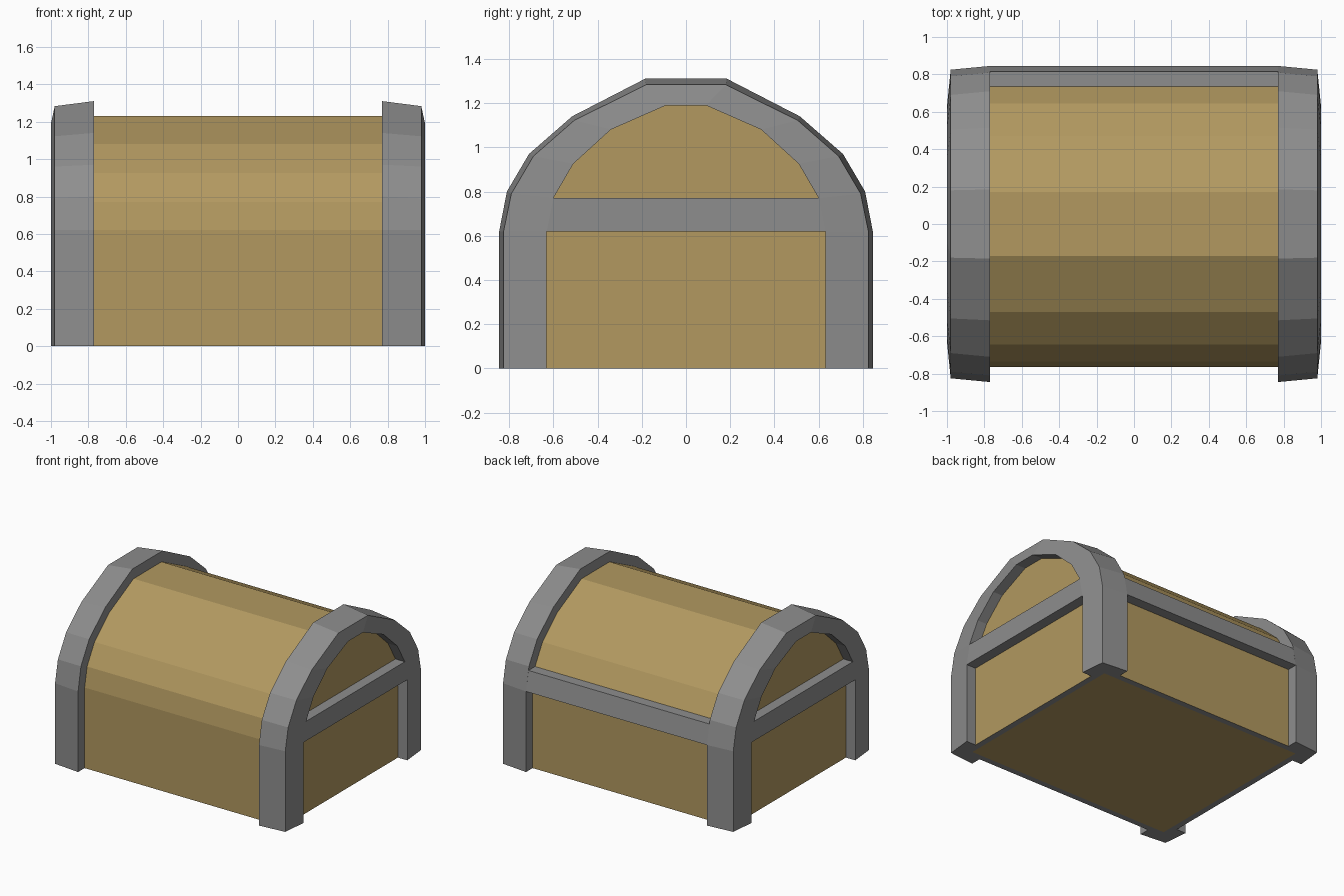
import bpy, bmesh

if "Cube" in bpy.data.objects:
    bpy.data.objects.remove(bpy.data.objects["Cube"])


def material(name, rgb):
    m = bpy.data.materials.new(name)
    m.diffuse_color = (*rgb, 1)
    m.use_nodes = True
    m.node_tree.nodes["Principled BSDF"].inputs["Base Color"].default_value = m.diffuse_color
    return m


WOOD = material("tan wood", (0.445, 0.318, 0.117))
IRON = material("grey iron", (0.27, 0.27, 0.27))


def make(name, bm, *mats):
    bmesh.ops.recalc_face_normals(bm, faces=bm.faces)
    mesh = bpy.data.meshes.new(name)
    bm.to_mesh(mesh)
    bm.free()
    for m in mats:
        mesh.materials.append(m)
    obj = bpy.data.objects.new(name, mesh)
    bpy.context.collection.objects.link(obj)
    return obj


def full(half):
    """Mirror a half profile (y, z) into a complete arch."""
    return half + [(-y, z) for y, z in reversed(half)]


def prism(points, x0, x1):
    """Extrude a closed (y, z) outline along x."""
    bm = bmesh.new()
    a = [bm.verts.new((x0, y, z)) for y, z in points]
    b = [bm.verts.new((x1, y, z)) for y, z in points]
    bm.faces.new(a)
    bm.faces.new(b[::-1])
    for i in range(len(a)):
        j = (i + 1) % len(a)
        bm.faces.new((a[i], b[i], b[j], a[j]))
    return bm


# Half profiles from the foot to the crown
body = full([(.765, 0), (.765, .62), (.735, .77), (.645, .925), (.47, 1.08), (.17, 1.23)])
outer = full([(.845, 0), (.845, .62), (.81, .80), (.71, .97), (.515, 1.14), (.185, 1.31)])
rim = full([(.825, 0), (.825, .62), (.79, .79), (.69, .96), (.505, 1.122), (.18, 1.283)])
opening = full([(.63, 0), (.63, .62), (.60, .77), (.51, .925), (.34, 1.08), (.09, 1.19)])

# Wooden chest body with a grey border around the underside
bm = prism(body, -.92, .92)
bm.normal_update()
bottom = [f for f in bm.faces if all(v.co.z < .001 for v in f.verts)]
ring = bmesh.ops.inset_region(bm, faces=bottom, thickness=.065)
for f in ring["faces"]:
    f.material_index = 1
make("chest_body", bm, WOOD, IRON)

for side, s in (("left", -1), ("right", 1)):
    # Arched end frame: cross-section rails swept from foot to foot
    bm = bmesh.new()
    rails = [[bm.verts.new((s * x, y, z)) for y, z in prof] for prof, x in
             ((body, .77), (outer, .77), (rim, .98), (opening, 1.0), (opening, .92))]
    for a, b in zip(rails, rails[1:]):
        for i in range(len(a) - 1):
            bm.faces.new((a[i], a[i + 1], b[i + 1], b[i]))
    # Foot soles wrap around the body corner
    for i in (0, -1):
        corner = bm.verts.new((s * .92, body[i][0], 0))
        bm.faces.new([r[i] for r in rails] + [corner])
    make(side + "_arch_frame", bm, IRON)

    # Cross bar between the legs
    make(side + "_cross_bar",
         prism([(-.63, .62), (.63, .62), (.60, .77), (-.60, .77)], s * .92, s * 1.0), IRON)

# Rail along the back
make("back_rail", prism([(.765, .62), (.845, .62), (.815, .77), (.735, .77)], -.77, .77), IRON)
